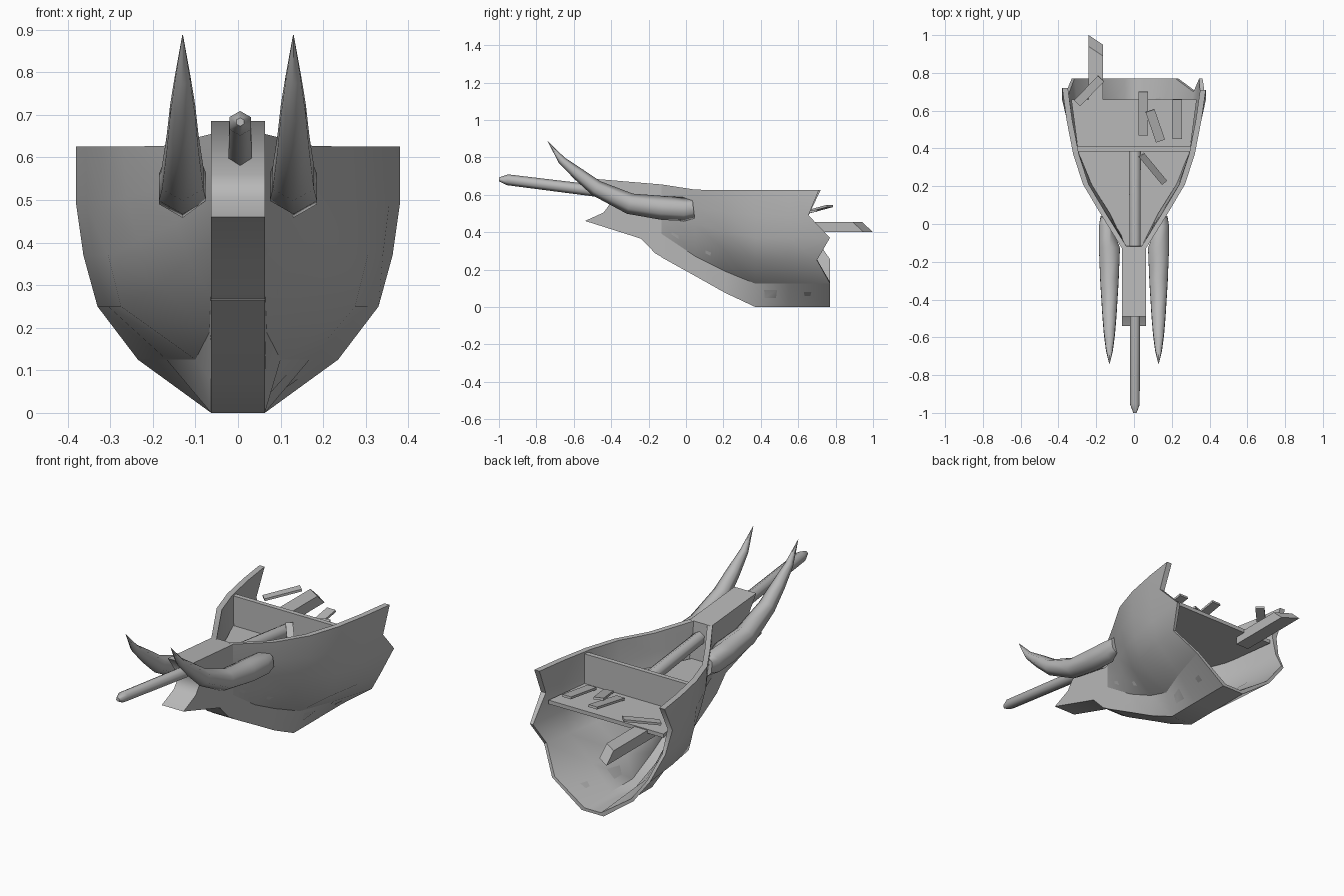
import bpy, bmesh, math
from mathutils import Vector, Matrix

if "Cube" in bpy.data.objects:
    bpy.data.objects.remove(bpy.data.objects["Cube"])

GREY = bpy.data.materials.new("weathered_grey")
GREY.diffuse_color = (0.48, 0.48, 0.48, 1)
GREY.use_nodes = True
GREY.node_tree.nodes["Principled BSDF"].inputs["Base Color"].default_value = GREY.diffuse_color


def make(name, verts, faces, smooth=None):
    me = bpy.data.meshes.new(name)
    me.from_pydata(verts, [], faces)
    bm = bmesh.new()
    bm.from_mesh(me)
    bmesh.ops.recalc_face_normals(bm, faces=bm.faces)
    bm.to_mesh(me)
    bm.free()
    me.materials.append(GREY)
    ob = bpy.data.objects.new(name, me)
    bpy.context.collection.objects.link(ob)
    if smooth:
        bpy.ops.object.select_all(action='DESELECT')
        ob.select_set(True)
        bpy.context.view_layer.objects.active = ob
        bpy.ops.object.shade_smooth_by_angle(angle=math.radians(smooth))
    return ob


def prism(name, outline, place_a, place_b, smooth=None):
    """Closed outline extruded between two placements."""
    n = len(outline)
    verts = [place_a(*p) for p in outline] + [place_b(*p) for p in outline]
    faces = [tuple(range(n)), tuple(range(n, 2 * n))]
    faces += [(i, (i + 1) % n, n + (i + 1) % n, n + i) for i in range(n)]
    return make(name, verts, faces, smooth)


def tube(name, path, radii, sides, smooth):
    """Tapered tube in the y-z plane with a vertex at the bottom of each ring."""
    pts = [Vector(p) for p in path]
    verts, faces = [], []
    for k, p in enumerate(pts):
        d = (pts[min(k + 1, len(pts) - 1)] - pts[max(k - 1, 0)]).normalized()
        side = Vector((1, 0, 0))
        up = side.cross(d).normalized()
        for i in range(sides):
            a = 2 * math.pi * i / sides
            verts.append(p + radii[k] * (math.cos(a) * up + math.sin(a) * side))
    for k in range(len(pts) - 1):
        for i in range(sides):
            j = (i + 1) % sides
            faces.append((k * sides + i, k * sides + j,
                          (k + 1) * sides + j, (k + 1) * sides + i))
    faces += [tuple(range(sides)), tuple(range(len(verts) - sides, len(verts)))]
    return make(name, verts, faces, smooth)


# Hull shell: y, keel z, chine z, top z, half widths from chine to rail
stations = [
    (-0.13, 0.265, 0.39, 0.655, (0.063, 0.063, 0.063, 0.063, 0.063)),
    (0.05, 0.165, 0.27, 0.627, (0.064, 0.115, 0.145, 0.165, 0.175)),
    (0.21, 0.075, 0.19, 0.625, (0.067, 0.185, 0.235, 0.262, 0.270)),
    (0.37, 0.0, 0.125, 0.625, (0.100, 0.275, 0.305, 0.320, 0.322)),
    (0.55, 0.0, 0.125, 0.625, (0.168, 0.305, 0.340, 0.355, 0.357)),
    (0.77, 0.0, 0.125, 0.625, (0.235, 0.330, 0.363, 0.380, 0.380)),
]
# Broken stern edge: y from keel to rail on each side
edge_right = (0.77, 0.77, 0.70, 0.77, 0.655, 0.71)
edge_left = (0.77, 0.77, 0.77, 0.69, 0.655, 0.72)
fractions = (0, 0.25, 0.49, 0.73, 1)
inset = (0.015, 0.015, 0.015, 0.018, 0.028, 0.03)
lift = (0.015, 0.008, 0.005, 0, 0, 0)

verts, faces = [], []
for s, (y, zk, zc, zt, ws) in enumerate(stations):
    half = [(0.063, zk)] + [(w, zc + f * (zt - zc)) for w, f in zip(ws, fractions)]
    inner = [(x - dx, z + dz) for (x, z), dx, dz in zip(half, inset, lift)]
    last = s == len(stations) - 1
    right = [y] * 6 if not last else edge_right
    left = [y] * 6 if not last else edge_left
    down, upward = range(5, -1, -1), range(6)
    verts += [(half[i][0], right[i], half[i][1]) for i in down]
    verts += [(-half[i][0], left[i], half[i][1]) for i in upward]
    verts += [(-inner[i][0], left[i], inner[i][1]) for i in down]
    verts += [(inner[i][0], right[i], inner[i][1]) for i in upward]
for s in range(len(stations) - 1):
    for i in range(24):
        j = (i + 1) % 24
        faces.append((s * 24 + i, s * 24 + j, (s + 1) * 24 + j, (s + 1) * 24 + i))
for base in (0, (len(stations) - 1) * 24):
    faces += [(base + i, base + i + 1, base + 22 - i, base + 23 - i) for i in range(11)]
hull = make("hull_shell", verts, faces, 50)
# Keep the chine, keel and rail lines crisp
for e in hull.data.edges:
    a, b = e.vertices
    if a % 24 == b % 24 and a % 24 in (0, 4, 5, 6, 7, 11, 12, 23):
        e.use_edge_sharp = True

# Stem with its notched ram
stem = [(-0.54, 0.46), (-0.24, 0.365), (-0.165, 0.287), (-0.10, 0.25),
        (-0.12, 0.654), (-0.49, 0.685), (-0.40, 0.56), (-0.44, 0.505)]
prism("stem", stem, lambda y, z: (-0.063, y, z), lambda y, z: (0.063, y, z), 75)

# Deck slab and bulkhead
side = [(0.045, -0.11), (0.125, 0.05), (0.225, 0.21), (0.295, 0.38), (0.332, 0.66)]
deck = side + [(-x, y) for x, y in reversed(side)]
prism("deck", deck, lambda x, y: (x, y, 0.44), lambda x, y: (x, y, 0.46))
wall_outline = [(-0.30, 0.45), (0.30, 0.45), (0.30, 0.615), (-0.30, 0.615)]
prism("bulkhead", wall_outline, lambda x, z: (x, 0.385, z), lambda x, z: (x, 0.41, z))

# Bowsprit
tube("bowsprit",
     [(0.005, -1.0, 0.683), (0.005, -0.955, 0.68), (0.005, 0.385, 0.513)],
     [0.01, 0.029, 0.036], 6, 65)

# Pair of tusks, ends trimmed to sit in the hull wall
curve = [(0.04, 0.528), (-0.01, 0.522), (-0.13, 0.53), (-0.30, 0.552),
         (-0.48, 0.635), (-0.575, 0.71), (-0.665, 0.785), (-0.74, 0.887)]
girth = [0.054, 0.064, 0.064, 0.056, 0.043, 0.034, 0.021, 0.001]
for label, sx in (("left", -1), ("right", 1)):
    tusk = tube(label + "_tusk", [(sx * 0.13, y, z) for y, z in curve], girth, 6, 75)
    for v in tusk.data.vertices:
        limit = 0.045 + 0.6 * (v.co.y + 0.13)
        if v.co.y > -0.13 and abs(v.co.x) < limit:
            v.co.x = sx * limit

# Splintered beam jutting from under the deck
beam = [(-0.24, 0.60), (-0.165, 0.60), (-0.165, 0.95), (-0.24, 1.0)]
prism("broken_beam", beam, lambda x, y: (x, y, 0.40),
      lambda x, y: (x, y if y < 0.9 else y - 0.06, 0.455))


# Loose planks: start, end, width
def plank(name, a, b, width, thick=0.012):
    a, b = Vector(a), Vector(b)
    d = b - a
    bm = bmesh.new()
    bmesh.ops.create_cube(bm, size=1)
    me = bpy.data.meshes.new(name)
    rot = d.to_track_quat('Y', 'Z').to_matrix().to_4x4()
    bm.transform(Matrix.Translation((a + b) / 2) @ rot
                 @ Matrix.Diagonal((width, d.length, thick, 1)))
    bm.to_mesh(me)
    bm.free()
    me.materials.append(GREY)
    bpy.context.collection.objects.link(bpy.data.objects.new(name, me))


plank("loose_plank_1", (-0.30, 0.64, 0.505), (-0.175, 0.77, 0.54), 0.045)
plank("loose_plank_2", (0.05, 0.47, 0.475), (0.05, 0.70, 0.515), 0.05)
plank("loose_plank_3", (0.085, 0.60, 0.51), (0.14, 0.44, 0.475), 0.05)
plank("loose_plank_4", (0.228, 0.45, 0.475), (0.228, 0.66, 0.505), 0.05)
plank("loose_plank_5", (0.04, 0.365, 0.57), (0.16, 0.22, 0.475), 0.035)
